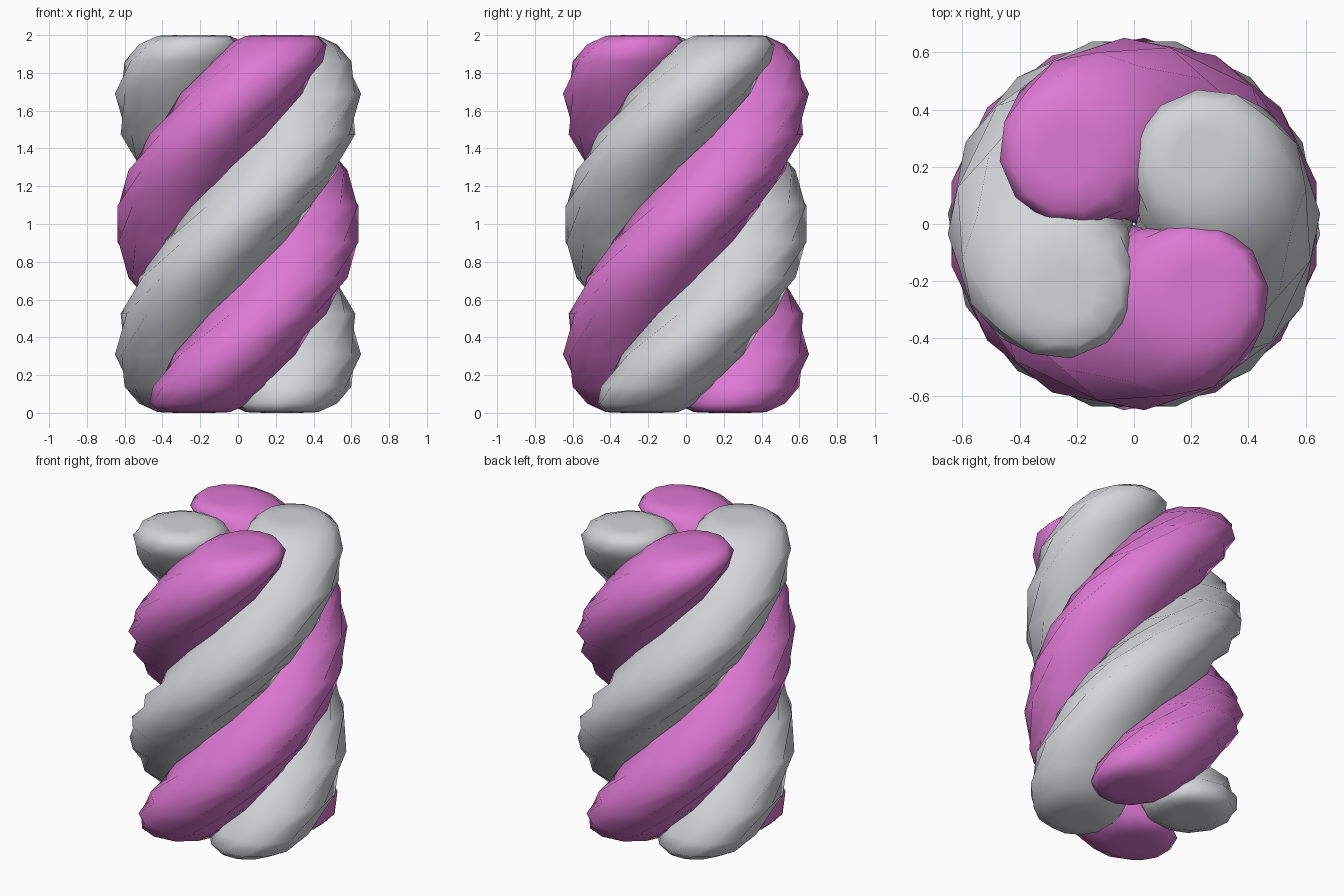
import bpy, bmesh, math

if "Cube" in bpy.data.objects:
    bpy.data.objects.remove(bpy.data.objects["Cube"])

SIDES = 12
OFFSET = 0.33                  # strand centre distance from the axis
TWIST = math.radians(135)      # turn per unit of height

# half profile of a strand: (height from the middle, radius)
HALF = [(0.095, 0.325), (0.285, 0.325), (0.475, 0.325), (0.69, 0.322),
        (0.86, 0.305), (0.95, 0.268), (0.996, 0.195), (1.0, 0.1)]
RINGS = [(-h, r) for h, r in reversed(HALF)] + HALF


def material(name, colour):
    m = bpy.data.materials.new(name)
    m.diffuse_color = (*colour, 1)
    m.use_nodes = True
    m.node_tree.nodes["Principled BSDF"].inputs["Base Color"].default_value = m.diffuse_color
    return m


def strand(name, start, mat):
    """Rounded column twisted around the z axis."""
    bm = bmesh.new()
    rings = []
    for h, r in RINGS:
        a = start + TWIST * h
        cx, cy = OFFSET * math.cos(a), OFFSET * math.sin(a)
        ring = []
        for i in range(SIDES):
            b = a + 2 * math.pi * i / SIDES
            ring.append(bm.verts.new((cx + r * math.cos(b), cy + r * math.sin(b), 1 + h)))
        rings.append(ring)
    for lo, hi in zip(rings, rings[1:]):
        for i in range(SIDES):
            j = (i + 1) % SIDES
            bm.faces.new((lo[i], lo[j], hi[j], hi[i]))
    bm.faces.new(list(reversed(rings[0])))
    bm.faces.new(rings[-1])
    for f in bm.faces:
        f.smooth = True
    bmesh.ops.recalc_face_normals(bm, faces=bm.faces[:])
    me = bpy.data.meshes.new(name)
    bm.to_mesh(me)
    bm.free()
    me.materials.append(mat)
    ob = bpy.data.objects.new(name, me)
    bpy.context.collection.objects.link(ob)


pink = material("orchid pink", (0.73, 0.19, 0.65))
grey = material("light grey", (0.65, 0.67, 0.70))

# four strands, alternating colours
for k in range(4):
    if k % 2 == 0:
        strand(f"pink_strand_{k // 2 + 1}", k * math.pi / 2, pink)
    else:
        strand(f"grey_strand_{k // 2 + 1}", k * math.pi / 2, grey)
